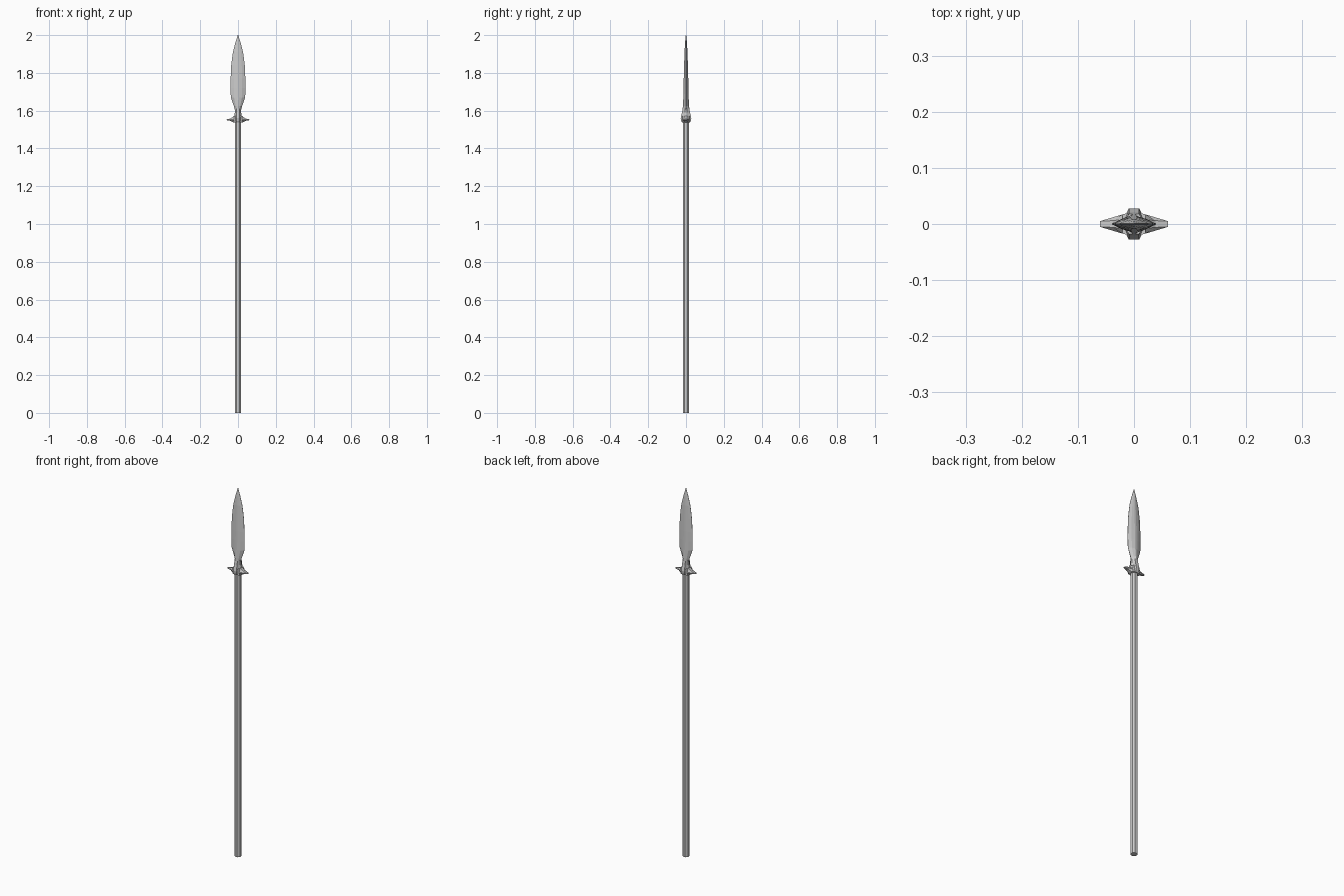
import bpy, bmesh

if "Cube" in bpy.data.objects:
    bpy.data.objects.remove(bpy.data.objects["Cube"])


def loft(name, rings):
    """Skin a stack of rings (lists of 3D points) and cap both ends."""
    bm = bmesh.new()
    loops = [[bm.verts.new(p) for p in ring] for ring in rings]
    for lo, hi in zip(loops, loops[1:]):
        n = len(lo)
        for i in range(n):
            j = (i + 1) % n
            bm.faces.new((lo[i], lo[j], hi[j], hi[i]))
    bm.faces.new(loops[0][::-1])
    bm.faces.new(loops[-1])
    bmesh.ops.recalc_face_normals(bm, faces=bm.faces)
    mesh = bpy.data.meshes.new(name)
    bm.to_mesh(mesh)
    bm.free()
    ob = bpy.data.objects.new(name, mesh)
    bpy.context.collection.objects.link(ob)
    return ob


def section(z, quarter):
    """Mirror a quarter outline (from +x to +y) into a closed ring."""
    half = quarter + [(-x, y) for x, y in reversed(quarter)]
    return [(x, y, z) for x, y in half] + [(-x, -y, z) for x, y in half]


# Shaft
bpy.ops.mesh.primitive_cylinder_add(vertices=8, radius=0.0175, depth=1.55,
                                    location=(0, 0, 0.775),
                                    rotation=(0, 0, 0.3927))
bpy.context.object.name = "shaft"

# Socket with front and back ribs, narrowing into the neck
socket = [(1.537, 0.018, 0.021), (1.546, 0.021, 0.026), (1.56, 0.021, 0.028),
          (1.57, 0.019, 0.026), (1.59, 0.017, 0.021), (1.612, 0.017, 0.018)]
loft("socket", [section(z, [(w, 0.006), (w * 0.72, w * 0.75), (0.009, d)])
                for z, w, d in socket])

# Side wings of the guard
guard = [(1.537, 0.022, 0.010), (1.546, 0.040, 0.006), (1.550, 0.061, 0.005),
         (1.554, 0.061, 0.005), (1.559, 0.038, 0.006), (1.572, 0.020, 0.008)]
loft("guard", [section(z, [(w, e), (0.021, 0.017), (0.010, 0.020)])
               for z, w, e in guard])

# Leaf blade: lens section with thin edges and a central ridge
blade = [(1.605, 0.017, 0.018), (1.625, 0.022, 0.0165), (1.67, 0.038, 0.014),
         (1.72, 0.0395, 0.013), (1.77, 0.039, 0.012), (1.84, 0.036, 0.010),
         (1.91, 0.027, 0.008), (1.96, 0.014, 0.005), (2.0, 0.0012, 0.001)]
loft("blade", [section(z, [(w, 0.0006), (w * 0.55, d * 0.68), (w * 0.12, d)])
               for z, w, d in blade])
